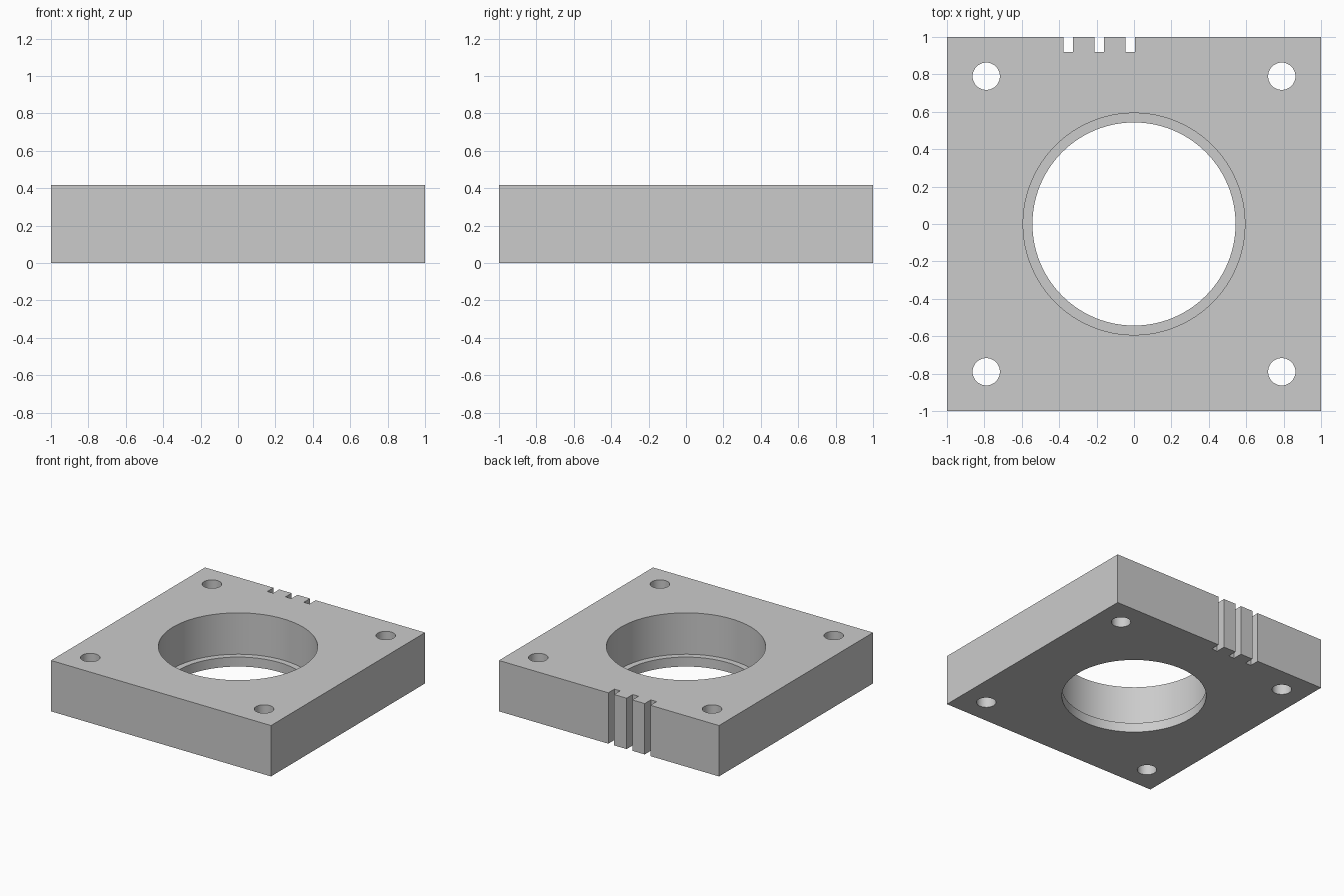
import bpy
import math

if "Cube" in bpy.data.objects:
    bpy.data.objects.remove(bpy.data.objects["Cube"], do_unlink=True)

HEIGHT = 0.418
LEDGE = 0.078

grey = bpy.data.materials.new("plain grey")
grey.use_nodes = True
colour = (0.6, 0.6, 0.6, 1)
grey.diffuse_color = colour
grey.node_tree.nodes["Principled BSDF"].inputs["Base Color"].default_value = colour


def box(name, size, centre):
    bpy.ops.mesh.primitive_cube_add(size=1, location=centre)
    ob = bpy.context.object
    ob.name = name
    ob.scale = size
    bpy.ops.object.transform_apply(location=True, rotation=False, scale=True)
    ob.data.materials.append(grey)
    return ob


def cylinder(name, radius, bottom, top, x=0, y=0, sides=96):
    bpy.ops.mesh.primitive_cylinder_add(vertices=sides, radius=radius, depth=top - bottom,
                                        location=(x, y, (bottom + top) / 2))
    ob = bpy.context.object
    ob.name = name
    ob.data.materials.append(grey)
    return ob


# Square block
block = box("mounting_block", (2, 2, HEIGHT), (0, 0, HEIGHT / 2))

# Stepped central bore
cutters = [
    cylinder("bore_cutter", 0.543, -0.1, HEIGHT + 0.1),
    cylinder("counterbore_cutter", 0.593, LEDGE, HEIGHT + 0.1),
]

# Corner bolt holes
for x in (-0.79, 0.79):
    for y in (-0.79, 0.79):
        cutters.append(cylinder("bolt_hole_cutter", 0.073, -0.1, HEIGHT + 0.1, x, y, 48))

# Three vertical slots in the back face
for x in (-0.351, -0.186, -0.02):
    cutters.append(box("slot_cutter", (0.052, 0.18, 1), (x, 1.01, HEIGHT / 2)))

# Cut everything out of the block
bpy.ops.object.select_all(action="DESELECT")
block.select_set(True)
bpy.context.view_layer.objects.active = block
for cutter in cutters:
    mod = block.modifiers.new("cut", "BOOLEAN")
    mod.operation = "DIFFERENCE"
    mod.solver = "EXACT"
    mod.object = cutter
    bpy.ops.object.modifier_apply(modifier=mod.name)
for cutter in cutters:
    bpy.data.objects.remove(cutter, do_unlink=True)

bpy.ops.object.shade_smooth_by_angle(angle=math.radians(30))
